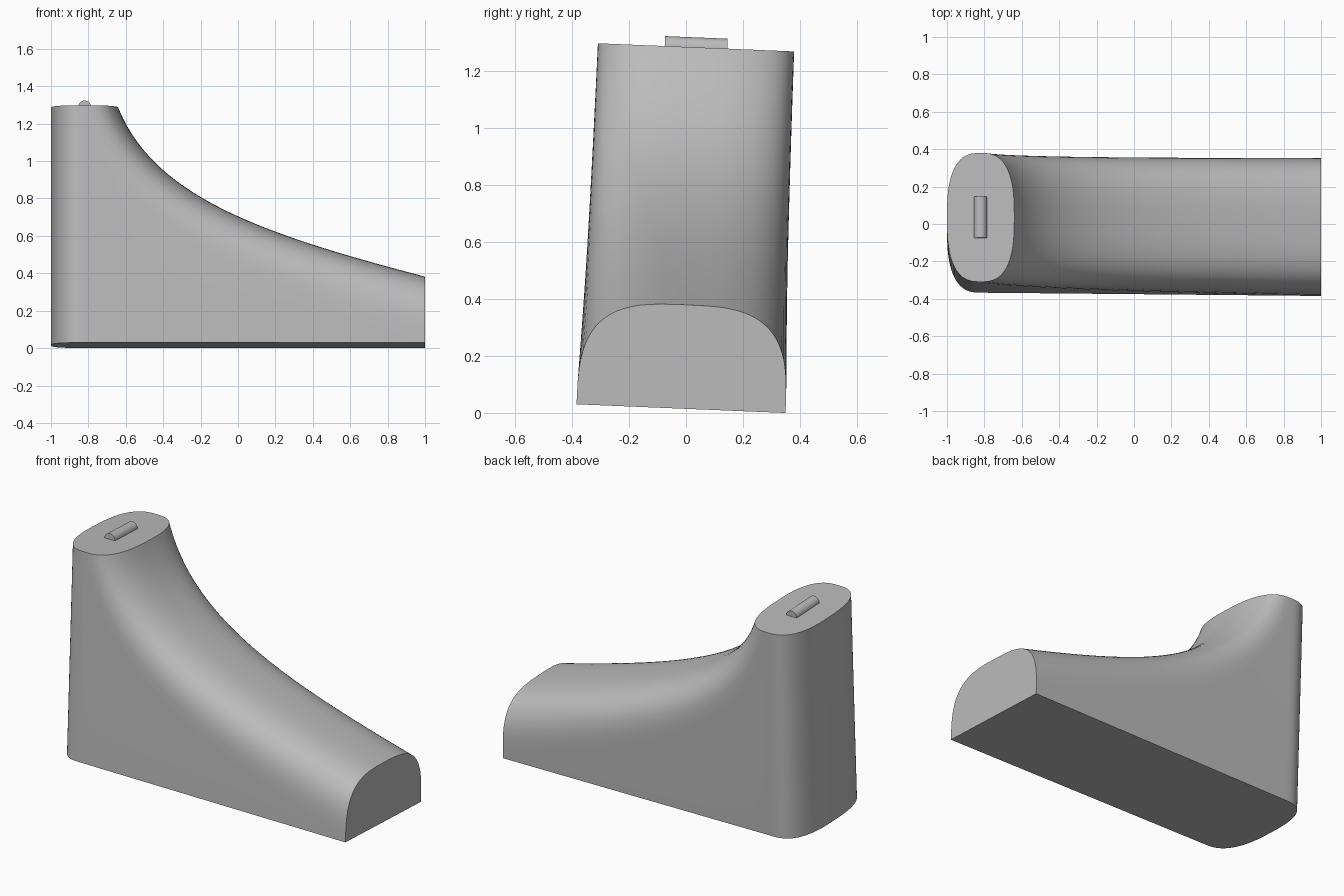
import bpy, bmesh, math
from mathutils import Vector

if "Cube" in bpy.data.objects:
    bpy.data.objects.remove(bpy.data.objects["Cube"], do_unlink=True)

TOP, COL_X, COL_R = 1.27, -0.82, 0.18
STEPS, ARC = 48, 36
TILT = -0.0415

grey = bpy.data.materials.new("plain grey")
grey.use_nodes = True
grey.diffuse_color = (0.5, 0.5, 0.5, 1)
grey.node_tree.nodes["Principled BSDF"].inputs["Base Color"].default_value = (0.5, 0.5, 0.5, 1)


def finish(name, bm):
    """Turn a bmesh into a tilted, smooth shaded object."""
    bmesh.ops.remove_doubles(bm, verts=bm.verts, dist=0.0002)
    bmesh.ops.recalc_face_normals(bm, faces=bm.faces)
    mesh = bpy.data.meshes.new(name)
    bm.to_mesh(mesh)
    bm.free()
    obj = bpy.data.objects.new(name, mesh)
    bpy.context.collection.objects.link(obj)
    mesh.materials.append(grey)
    obj.location = (0, -0.0175, 0.015)
    obj.rotation_euler.x = TILT
    bpy.ops.object.select_all(action='DESELECT')
    obj.select_set(True)
    bpy.context.view_layer.objects.active = obj
    bpy.ops.object.shade_smooth_by_angle(angle=math.radians(30))


def half_width(x, z):
    return 0.35 + 0.0175 * (x - COL_X) / (1 - COL_X) - 0.004 * z


def half_oval(n):
    """Unit half superellipse as (across, outward) pairs."""
    pts = []
    for i in range(ARC + 1):
        c, s = math.cos(math.pi * i / ARC), math.sin(math.pi * i / ARC)
        pts.append((-math.copysign(abs(c) ** (2 / n), c), max(s, 0) ** (2 / n)))
    return pts


def ridge(t):
    """Concave centre line from the column top to the low end."""
    p = [Vector(v) for v in ((-0.64, TOP), (-0.45, 0.80), (0.1, 0.60), (1, 0.365))]
    s = 1 - t
    return p[0] * s**3 + p[1] * 3 * s * s * t + p[2] * 3 * s * t * t + p[3] * t**3


# Body: arch sections that swing from lying flat to standing upright
bm = bmesh.new()
rings = []
for k in range(STEPS + 1):
    t = k / STEPS
    outer = ridge(t)
    angle = math.pi * (1 + 0.5 * (1 - (1 - t) ** 2))
    depth = COL_R + (0.365 - COL_R) * t
    inner = outer + depth * Vector((math.cos(angle), math.sin(angle)))
    w = half_width(*inner)
    floor_w = half_width(inner.x, 0)
    arch = [(inner + (outer - inner) * o, a * w) for a, o in half_oval(2.7 + 0.5 * t)]
    pts = [(inner.x, -floor_w, 0)]
    pts += [(p.x, y, p.y) for p, y in arch]
    pts += [(inner.x, floor_w, 0)]
    rings.append([bm.verts.new(p) for p in pts])
for a, b in zip(rings, rings[1:]):
    for i in range(len(a) - 1):
        bm.faces.new((a[i], a[i + 1], b[i + 1], b[i]))

# Rounded back of the column
low, high = ([bm.verts.new((COL_X - COL_R * o, a * half_width(COL_X, z), z))
              for a, o in half_oval(2.7)] for z in (0, TOP))
for i in range(ARC):
    bm.faces.new((low[i], low[i + 1], high[i + 1], high[i]))

# Flat caps: column top, low end and underside
bm.faces.new(rings[0][1:-1] + high[::-1][1:-1])
bm.faces.new(rings[-1][1:-1])
bm.faces.new([r[0] for r in rings] + [r[-1] for r in rings[::-1]] + low[::-1][1:-1])
finish("body", bm)

# Small half round key on the column top
bm = bmesh.new()
ends = []
for y in (-0.11, 0.11):
    ring = [(COL_X - 0.035, y, TOP - 0.01)]
    for i in range(17):
        a = math.pi * (1 - i / 16)
        ring.append((COL_X + 0.035 * math.cos(a), y, TOP + 0.035 * math.sin(a)))
    ring.append((COL_X + 0.035, y, TOP - 0.01))
    ends.append([bm.verts.new(p) for p in ring])
    bm.faces.new(ends[-1])
a, b = ends
for i in range(len(a)):
    j = (i + 1) % len(a)
    bm.faces.new((a[i], a[j], b[j], b[i]))
finish("top_key", bm)
